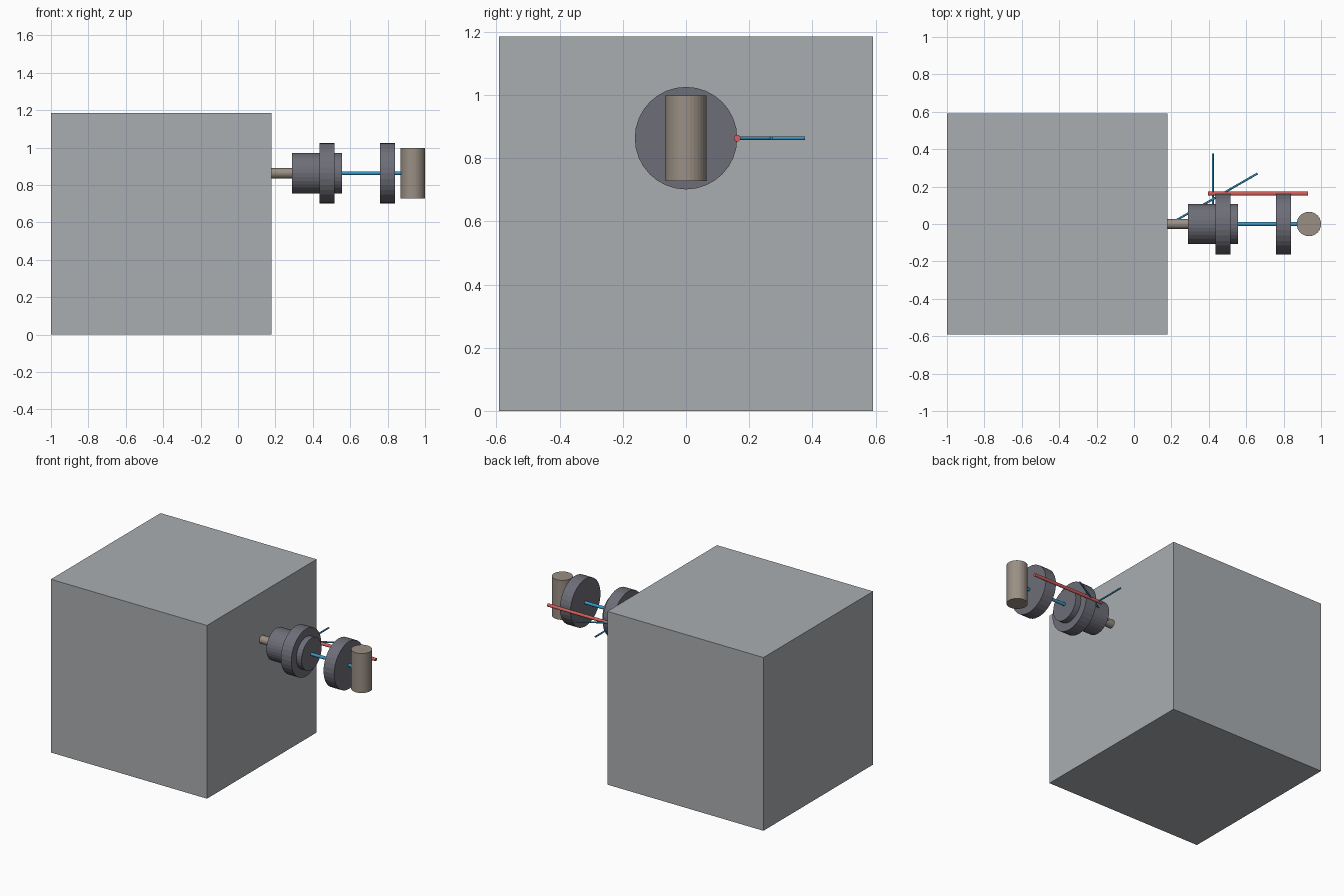
import bpy
from mathutils import Vector

if "Cube" in bpy.data.objects:
    bpy.data.objects.remove(bpy.data.objects["Cube"])

AXIS_Z = 0.863


def material(name, rgb):
    m = bpy.data.materials.new(name)
    m.diffuse_color = (*rgb, 1)
    m.use_nodes = True
    m.node_tree.nodes["Principled BSDF"].inputs["Base Color"].default_value = m.diffuse_color
    return m


GREY = material("light grey", (0.40, 0.42, 0.44))
DARK = material("dark grey", (0.155, 0.155, 0.19))
TAN = material("tan", (0.32, 0.275, 0.23))
BLUE = material("blue", (0.04, 0.31, 0.56))
RED = material("red", (0.66, 0.12, 0.11))


def cylinder(name, start, end, radius, mat, sides=32):
    """Flat-faced cylinder between two points."""
    a, b = Vector(start), Vector(end)
    d = b - a
    bpy.ops.mesh.primitive_cylinder_add(vertices=sides, radius=radius, depth=d.length)
    o = bpy.context.object
    o.name = name
    o.rotation_euler = d.to_track_quat('Z', 'Y').to_euler()
    o.location = (a + b) / 2
    o.data.materials.append(mat)
    return o


def axial(name, x0, x1, radius, mat, sides=32, y=0):
    return cylinder(name, (x0, y, AXIS_Z), (x1, y, AXIS_Z), radius, mat, sides)


# Main block
bpy.ops.mesh.primitive_cube_add(size=1, location=(-0.41, 0, 0.592))
block = bpy.context.object
block.name = "main_block"
block.scale = (1.18, 1.184, 1.184)
block.data.materials.append(GREY)

# Parts along the shaft axis
axial("mount_shaft", 0.17, 0.30, 0.027, TAN)
axial("hub_body", 0.29, 0.556, 0.108, DARK)
axial("hub_flange", 0.437, 0.516, 0.162, DARK)
axial("drive_rod", 0.54, 0.89, 0.0105, BLUE, 16)
axial("end_disc", 0.76, 0.84, 0.162, DARK)

# Upright grip at the end
cylinder("end_grip", (0.935, 0, 0.728), (0.935, 0, 0.998), 0.065, TAN)

# Side rods
axial("side_rod", 0.395, 0.93, 0.0105, RED, 16, y=0.162)
cylinder("cross_rod", (0.422, 0, AXIS_Z), (0.422, 0.376, AXIS_Z), 0.0055, BLUE, 16)
cylinder("angled_rod", (0.196, 0.003, AXIS_Z), (0.66, 0.27, AXIS_Z), 0.0055, BLUE, 16)
